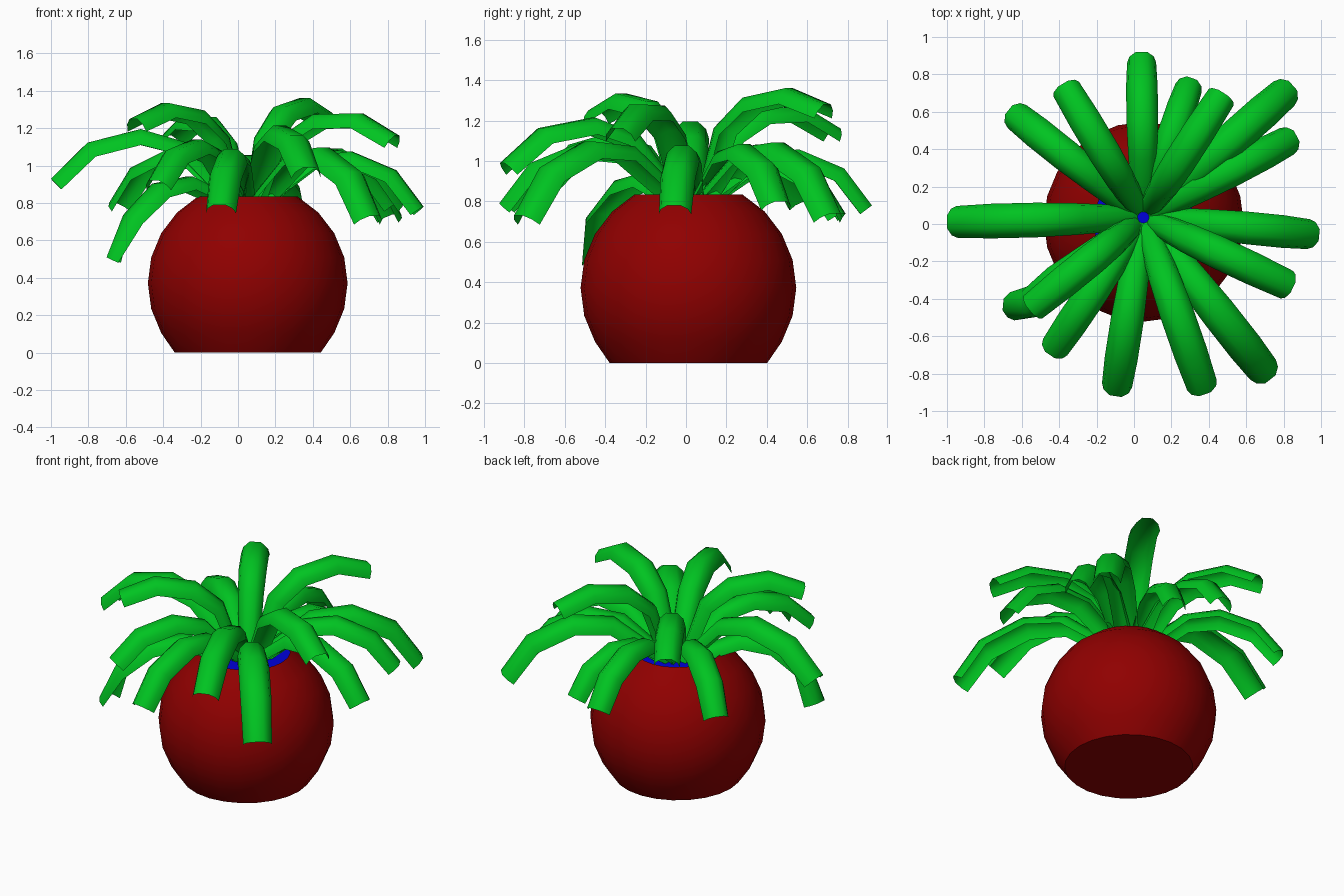
import bpy
import bmesh
import math
from mathutils import Vector

if "Cube" in bpy.data.objects:
    bpy.data.objects.remove(bpy.data.objects["Cube"])


def material(name, color):
    m = bpy.data.materials.new(name)
    m.diffuse_color = (*color, 1)
    m.use_nodes = True
    m.node_tree.nodes["Principled BSDF"].inputs["Base Color"].default_value = m.diffuse_color
    return m


RED = material("pot_red", (0.28, 0.0, 0.0))
GREEN = material("leaf_green", (0.0, 0.55, 0.015))
BLUE = material("soil_blue", (0.0, 0.0, 0.7))


def finish(bm, name, mat, angle):
    mesh = bpy.data.meshes.new(name)
    bm.to_mesh(mesh)
    bm.free()
    ob = bpy.data.objects.new(name, mesh)
    bpy.context.collection.objects.link(ob)
    mesh.materials.append(mat)
    bpy.ops.object.select_all(action='DESELECT')
    ob.select_set(True)
    bpy.context.view_layer.objects.active = ob
    bpy.ops.object.shade_smooth_by_angle(angle=math.radians(angle))
    return ob


def skin(bm, rows, closed=False):
    for a, b in zip(rows, rows[1:]):
        n = len(a)
        for i in range(n if closed else n - 1):
            j = (i + 1) % n
            bm.faces.new((a[i], a[j], b[j], b[i]))


# Pot: sphere zone from 45 degrees below to 60 degrees above the equator
CX, CY, CZ, R, SEG = 0.052, 0.012, 0.372, 0.534, 24
bm = bmesh.new()
rings = []
for lat in range(-45, 61, 15):
    r, z = R * math.cos(math.radians(lat)), CZ + R * math.sin(math.radians(lat))
    if lat == -45:
        r, z = 0.39, 0
    rings.append([bm.verts.new((CX + r * math.cos(2 * math.pi * k / SEG),
                                CY + r * math.sin(2 * math.pi * k / SEG), z))
                  for k in range(SEG)])
skin(bm, rings, closed=True)
bm.faces.new(rings[0][::-1])
finish(bm, "pot", RED, 35)

# Soil disc just below the rim
bm = bmesh.new()
bmesh.ops.create_circle(bm, cap_ends=True, segments=SEG, radius=0.295)
soil = finish(bm, "soil", BLUE, 30)
soil.location = (CX, CY, 0.80)

# Leaf arch relative to its base-tip chord: along, height, width factor, sideways bow
ARCH = [(0, 0, 0.72, 0), (0.32, 0.275, 0.92, 0.5), (0.57, 0.315, 1.0, 0.8),
        (0.835, 0.21, 1.0, 1.0), (1, 0, 0.92, 0)]
SECTION = [(-0.5, -0.46), (-0.42, -0.2), (-0.2, 0), (0.2, 0), (0.42, -0.2), (0.5, -0.46)]


def leaf(name, tip, bow=0.0):
    centre = Vector((0.05, 0.035, 0.80))
    tip = Vector(tip)
    out = Vector((tip.x - centre.x, tip.y - centre.y, 0)).normalized()
    base = centre + out * 0.03
    chord = tip - base
    length = chord.length
    along = chord.normalized()
    side = Vector((-out.y, out.x, 0))
    up = along.cross(side)
    ridge = [base + along * (s * length) + up * (h * length) + side * (bow * b)
             for s, h, _, b in ARCH]
    width = 0.175 * (0.5 + 0.5 * length / 0.92)
    bm = bmesh.new()
    rows = []
    for i, p in enumerate(ridge):
        tangent = (ridge[min(i + 1, 4)] - ridge[max(i - 1, 0)]).normalized()
        across = Vector((-tangent.y, tangent.x, 0)).normalized()
        normal = tangent.cross(across)
        w = width * ARCH[i][2]
        rows.append([bm.verts.new(p + across * (a * w) + normal * (b * w)) for a, b in SECTION])
    skin(bm, rows)
    bmesh.ops.recalc_face_normals(bm, faces=bm.faces)
    if sum(f.normal.dot(up) for f in bm.faces) < 0:
        bmesh.ops.reverse_faces(bm, faces=bm.faces)
    finish(bm, name, GREEN, 60)


# Leaf tips, counted clockwise from the back
TIPS = [(0.04, 0.92, 0.78), (0.31, 0.78, 0.74), (0.48, 0.70, 1.28), (0.85, 0.74, 0.74),
        (0.87, 0.47, 0.80), (0.99, -0.06, 0.78), (0.85, -0.34, 1.16), (0.73, -0.83, 0.73),
        (0.38, -0.91, 0.99), (-0.10, -0.92, 0.79), (-0.45, -0.70, 0.92), (-0.56, -0.46, 1.25),
        (-0.70, -0.43, 0.51), (-1.0, 0.01, 0.93), (-0.67, 0.61, 0.80), (-0.38, 0.75, 1.16)]
for n, t in enumerate(TIPS, 1):
    leaf(f"leaf_{n:02d}", t, 0.06 if n == 13 else 0.0)
